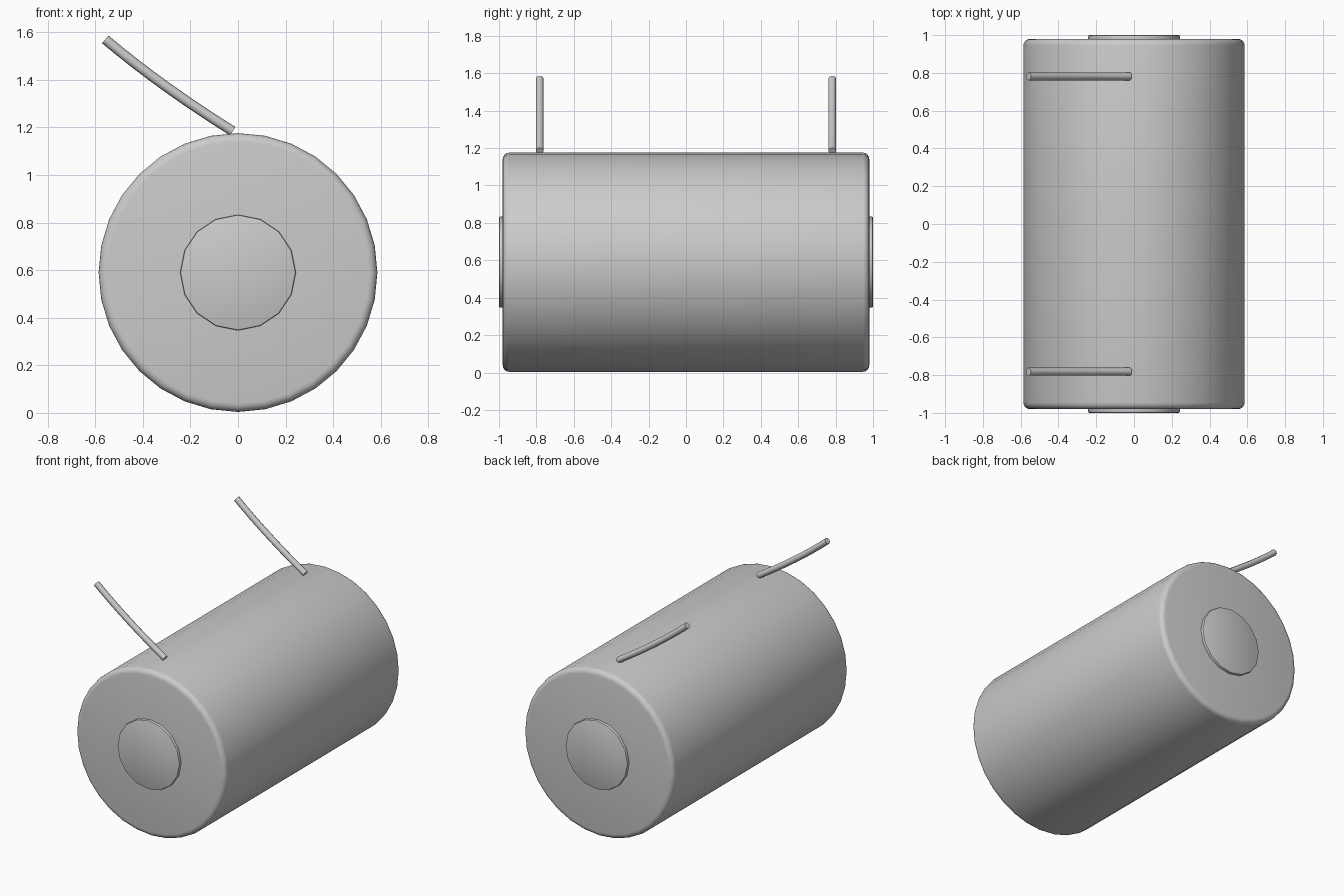
import bpy
from math import pi, radians

if "Cube" in bpy.data.objects:
    bpy.data.objects.remove(bpy.data.objects["Cube"])

CENTRE_Z = 0.59


def drum(name, radius, y0, y1, sides, bevel, segments):
    """Bevelled cylinder lying along y, with a vertex at the top."""
    bpy.ops.mesh.primitive_cylinder_add(
        vertices=sides, radius=radius, depth=y1 - y0,
        location=(0, (y0 + y1) / 2, CENTRE_Z), rotation=(pi / 2, 0, 0))
    ob = bpy.context.object
    ob.name = name
    mod = ob.modifiers.new("rim", "BEVEL")
    mod.width = bevel
    mod.segments = segments
    mod.limit_method = "ANGLE"
    mod.angle_limit = radians(60)
    bpy.ops.object.modifier_apply(modifier=mod.name)
    bpy.ops.object.shade_smooth_by_angle(angle=radians(35))
    return ob


def lead(name, y):
    """Slightly bowed wire rising from the top of the body."""
    cu = bpy.data.curves.new(name, "CURVE")
    cu.dimensions = "3D"
    cu.bevel_depth = 0.021
    cu.bevel_resolution = 2
    cu.resolution_u = 8
    cu.use_fill_caps = True
    sp = cu.splines.new("BEZIER")
    sp.bezier_points.add(1)
    path = [((-0.022, 1.184), (-0.20, 1.295)), ((-0.558, 1.57), (-0.39, 1.428))]
    for i, (p, (co, handle)) in enumerate(zip(sp.bezier_points, path)):
        p.handle_left_type = p.handle_right_type = "FREE"
        away = (2 * co[0] - handle[0], y, 2 * co[1] - handle[1])
        near = (handle[0], y, handle[1])
        p.co = (co[0], y, co[1])
        p.handle_right, p.handle_left = (near, away) if i == 0 else (away, near)
    ob = bpy.data.objects.new(name, cu)
    bpy.context.collection.objects.link(ob)
    bpy.ops.object.select_all(action="DESELECT")
    ob.select_set(True)
    bpy.context.view_layer.objects.active = ob
    bpy.ops.object.convert(target="MESH")
    bpy.ops.object.shade_smooth_by_angle(angle=radians(50))


# Main body
drum("body", 0.586, -0.98, 0.98, 32, 0.035, 4)

# Raised end discs and wire leads, front and back
for side, s in (("front", -1), ("back", 1)):
    y0, y1 = sorted((s * 0.96, s * 1.0))
    drum(side + "_end_disc", 0.243, y0, y1, 16, 0.006, 2)
    lead(side + "_lead", s * 0.782)
